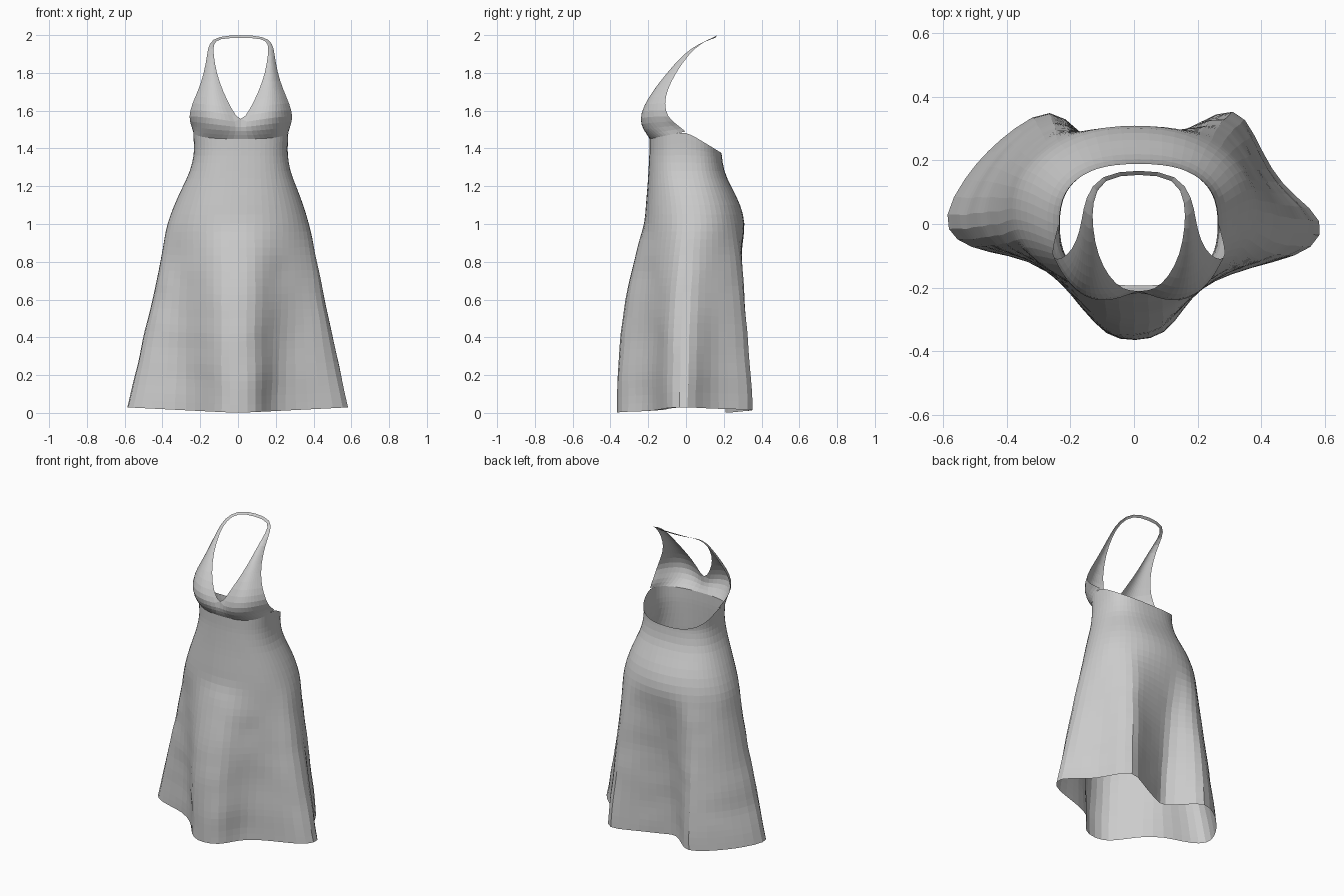
import bpy
import math
import random
from mathutils import Vector

random.seed(4)
cube = bpy.data.objects.get("Cube")
if cube:
    bpy.data.objects.remove(cube, do_unlink=True)

COLUMNS = 28
QUARTER = COLUMNS // 4
WAIST_Z = 1.37
HIP_Z = 1.0
CENTRE_X = 0.015

fabric = bpy.data.materials.new("grey fabric")
fabric.use_nodes = True
grey = (0.6, 0.6, 0.6, 1)
fabric.diffuse_color = grey
fabric.node_tree.nodes["Principled BSDF"].inputs["Base Color"].default_value = grey


def lerp(a, b, t):
    return a + (b - a) * t


def signed_power(value, power):
    return math.copysign(abs(value) ** power, value)


def grid_object(name, rows, closed):
    """Skin rows of points, ordered from top to bottom, into one sheet."""
    width = len(rows[0])
    verts = [p for row in rows for p in row]
    faces = []
    for r in range(len(rows) - 1):
        for c in range(width if closed else width - 1):
            d = (c + 1) % width
            a, b = r * width, (r + 1) * width
            faces.append((a + c, b + c, b + d, a + d))
    mesh = bpy.data.meshes.new(name)
    mesh.from_pydata(verts, [], faces)
    mesh.materials.append(fabric)
    obj = bpy.data.objects.new(name, mesh)
    bpy.context.collection.objects.link(obj)
    return obj


def soften(obj):
    mod = obj.modifiers.new("soften", 'SUBSURF')
    mod.levels = mod.render_levels = 1
    mod.boundary_smooth = 'PRESERVE_CORNERS'


def section(half_width, front, back, power, index):
    """Point on a rounded body section, counted from the front centre."""
    angle = math.tau * index / COLUMNS
    x = half_width * signed_power(math.sin(angle), power)
    y = (front + back) / 2 - (back - front) / 2 * signed_power(math.cos(angle), power)
    return x, y


# Body sections: height, half width, front, back, roundness
BODY = [(WAIST_Z, 0.248, -0.195, 0.19, 0.78), (1.28, 0.265, -0.2, 0.2, 0.8),
        (1.2, 0.302, -0.205, 0.24, 0.86), (1.1, 0.345, -0.215, 0.293, 0.92),
        (HIP_Z, 0.379, -0.22, 0.317, 0.95)]

# Hem outline with its folds, from the front centre round by the left side
HEM = [(0, -.37), (.1, -.35), (.15, -.265), (.2, -.2), (.3, -.155),
       (.44, -.12), (.57, -.08), (.605, .01), (.5, .09), (.43, .17),
       (.38, .28), (.32, .38), (.2, .315), (.09, .26), (0, .22),
       (-.065, .19), (-.17, .29), (-.26, .375), (-.38, .3), (-.46, .23),
       (-.53, .15), (-.605, .02), (-.565, -.055), (-.46, -.09),
       (-.33, -.11), (-.22, -.185), (-.16, -.265), (-.09, -.355)]


def band_top(y):
    """Height of the bodice lower edge: level in front, falling to the back."""
    return lerp(1.49, 1.45, -y / 0.195) if y < 0 else lerp(1.49, WAIST_Z + 0.005, y / 0.19)


def band_point(index, t):
    x, y = section(*BODY[0][1:], index)
    return Vector((x * (1 + 0.02 * t), y, lerp(WAIST_Z, band_top(y), t)))


def fold_ease(s, hem_x, hem_y):
    """How far each fold has opened: early in front and in the back cleft."""
    if hem_y < 0:
        return 1 - (1 - s) ** 2.4
    if abs(hem_x) < 0.1:
        return 1 - (1 - s) ** 1.8
    return 1 - (1 - s) ** 1.3


# Skirt, from the waist band over the hips to the folded hem
offset = Vector((CENTRE_X, 0, 0))
rows = [[band_point(i, t) + offset for i in range(COLUMNS)] for t in (1, 0.5)]
for z, *size in BODY:
    row = []
    for i in range(COLUMNS):
        x, y = section(*size, i)
        row.append(Vector((x + CENTRE_X * (z - HIP_Z) / (WAIST_Z - HIP_Z), y, z)))
    rows.append(row)

STEPS = 12
for step in range(1, STEPS + 1):
    s = step / STEPS
    row = []
    for i, (hem_x, hem_y) in enumerate(HEM):
        x, y = section(*BODY[-1][1:], i)
        spread = s if hem_x > 0 else s ** 1.1
        hem_z = 0.05 * abs(hem_x)
        point = Vector((lerp(x, hem_x, spread),
                        lerp(y, hem_y, fold_ease(s, hem_x, hem_y)),
                        lerp(HIP_Z, hem_z, s)))
        if step < STEPS:
            point += Vector([random.uniform(-1, 1) * 0.005 for _ in range(3)])
        row.append(point)
    rows.append(row)
soften(grid_object("skirt", rows, True))

# Halter cup and strap: inner edge, middle and outer edge, rising to the nape
CUP = [
    ((0, -.21, 1.49), (.17, -.205, 1.5), (.262, -.04, 1.52)),
    ((0, -.212, 1.53), (.162, -.24, 1.56), (.277, -.1, 1.565)),
    ((.05, -.208, 1.61), (.168, -.217, 1.63), (.258, -.115, 1.637)),
    ((.094, -.167, 1.7), (.165, -.167, 1.71), (.224, -.1, 1.71)),
    ((.13, -.097, 1.8), (.166, -.096, 1.8), (.194, -.055, 1.8)),
    ((.145, -.012, 1.9), (.161, -.01, 1.9), (.178, .015, 1.9)),
    ((.147, .065, 1.953), (.156, .07, 1.957), (.169, .08, 1.958)),
    ((.118, .146, 1.983), (.12, .151, 1.988), (.125, .157, 1.994)),
    ((0, .158, 1.986), (0, .164, 1.993), (0, .172, 2.002)),
]


def through(a, m, b, t):
    """Parabola through three points."""
    a, m, b = Vector(a), Vector(m), Vector(b)
    return a * (1 - t) * (1 - 2 * t) + m * 4 * t * (1 - t) + b * t * (2 * t - 1)


rows = [[band_point(i, 1) for i in range(QUARTER + 1)]]
for edge in CUP:
    rows.append([through(*edge, i / QUARTER) for i in range(QUARTER + 1)])
bodice = grid_object("halter_bodice", rows[::-1], False)
bodice.location.x = CENTRE_X
mirror = bodice.modifiers.new("mirror", 'MIRROR')
mirror.use_clip = True
soften(bodice)
